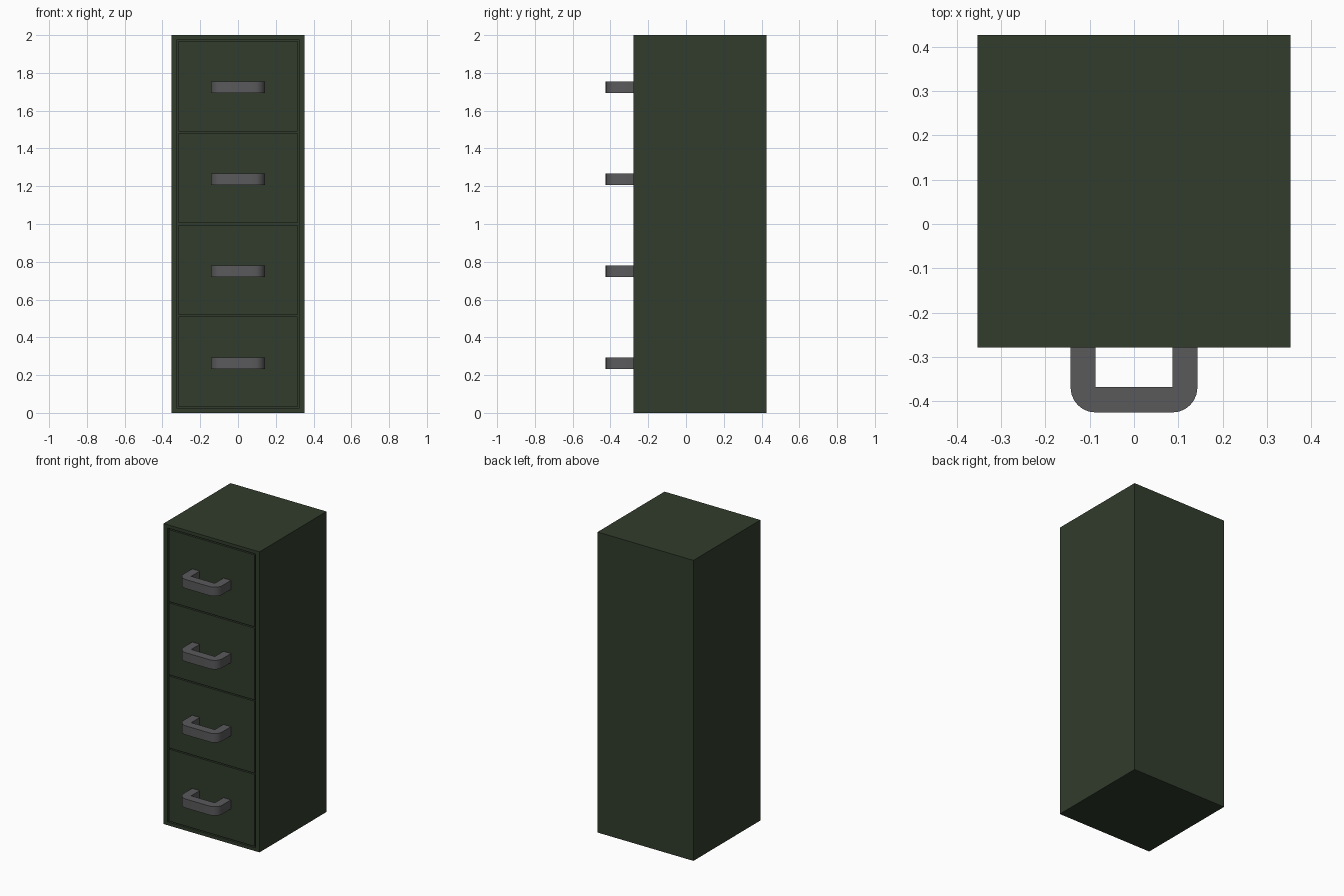
import bpy, bmesh, math
from mathutils import Vector

if "Cube" in bpy.data.objects:
    bpy.data.objects.remove(bpy.data.objects["Cube"])

W, FRONT, BACK, H = 0.353, -0.278, 0.426, 2.0   # half width, front, back, height
OPEN_X, OPEN_Z0, OPEN_Z1 = 0.323, 0.022, 1.978  # drawer opening
RECESS, GAP, COUNT = 0.05, 0.008, 4
PITCH = (OPEN_Z1 - OPEN_Z0 - GAP) / COUNT


def material(name, color):
    m = bpy.data.materials.new(name)
    m.diffuse_color = (*color, 1)
    m.use_nodes = True
    m.node_tree.nodes["Principled BSDF"].inputs["Base Color"].default_value = m.diffuse_color
    return m


def finish(name, bm, mat):
    bmesh.ops.recalc_face_normals(bm, faces=bm.faces)
    me = bpy.data.meshes.new(name)
    bm.to_mesh(me)
    bm.free()
    me.materials.append(mat)
    ob = bpy.data.objects.new(name, me)
    bpy.context.collection.objects.link(ob)
    return ob


def box(lo, hi):
    bm = bmesh.new()
    bmesh.ops.create_cube(bm, size=1)
    for v in bm.verts:
        v.co = Vector([l + (c + 0.5) * (h - l) for c, l, h in zip(v.co, lo, hi)])
    return bm


green = material("green_paint", (0.031, 0.045, 0.025))
grey = material("grey_metal", (0.102, 0.1, 0.105))

# Cabinet body with a shallow opening in its front
bm = box((-W, FRONT, 0), (W, BACK, H))
face = min(bm.faces, key=lambda f: f.calc_center_median().y)
bmesh.ops.inset_region(bm, faces=[face], thickness=0.01)
for v in face.verts:
    v.co.x = math.copysign(OPEN_X, v.co.x)
    v.co.z = OPEN_Z1 if v.co.z > H / 2 else OPEN_Z0
new = bmesh.ops.extrude_discrete_faces(bm, faces=[face])["faces"][0]
bmesh.ops.translate(bm, verts=new.verts, vec=(0, RECESS, 0))
finish("cabinet_body", bm, green)


# Pull handle: square inner corners, rounded outer corners
def handle(name, z):
    hx, ix, fy, iy, r, n = 0.143, 0.087, -0.425, -0.368, 0.056, 6
    pts = [(ix, FRONT), (hx, FRONT)]
    for i in range(n + 1):
        a = math.radians(90 * i / n)
        pts.append((hx - r + r * math.cos(a), fy + r - r * math.sin(a)))
    pts += [(-x, y) for x, y in reversed(pts)]
    pts += [(-ix, iy), (ix, iy)]
    bm = bmesh.new()
    f = bm.faces.new([bm.verts.new((x, y, z - 0.03)) for x, y in pts])
    ext = bmesh.ops.extrude_face_region(bm, geom=[f])["geom"]
    bmesh.ops.translate(bm, vec=(0, 0, 0.06),
                        verts=[g for g in ext if isinstance(g, bmesh.types.BMVert)])
    ob = finish(name, bm, grey)
    bpy.ops.object.select_all(action='DESELECT')
    bpy.context.view_layer.objects.active = ob
    ob.select_set(True)
    bpy.ops.object.shade_smooth_by_angle(angle=math.radians(30))


# Four drawers, flush with the body, each with a handle
for i in range(COUNT):
    z0 = OPEN_Z0 + GAP + i * PITCH
    z1 = z0 + PITCH - GAP
    x = OPEN_X - GAP
    finish(f"drawer_front_{i + 1}", box((-x, FRONT, z0), (x, FRONT + RECESS, z1)), green)
    handle(f"drawer_handle_{i + 1}", (z0 + z1) / 2 - 0.006)
